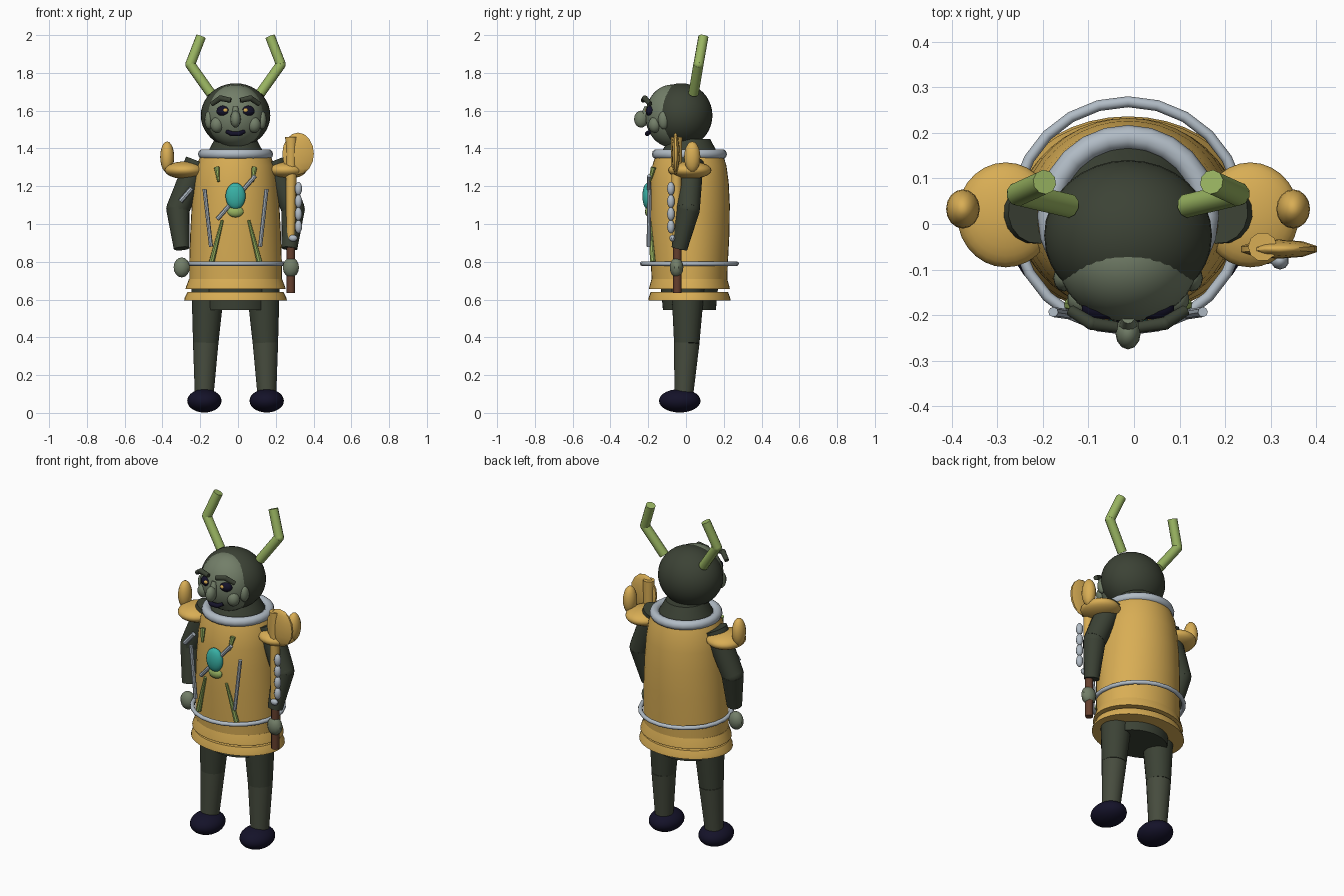
import bpy, bmesh, math
from mathutils import Vector, Matrix

if "Cube" in bpy.data.objects:
    bpy.data.objects.remove(bpy.data.objects["Cube"])

CX, CY = -0.013, 0.018   # body axis


def mat(name, r, g, b):
    m = bpy.data.materials.new(name)
    m.diffuse_color = (r, g, b, 1)
    m.use_nodes = True
    m.node_tree.nodes["Principled BSDF"].inputs["Base Color"].default_value = m.diffuse_color
    return m


GOLD = mat("gold", 0.69, 0.42, 0.09)
DARK = mat("dark_green", 0.045, 0.055, 0.036)
MOSS = mat("moss", 0.062, 0.072, 0.048)
SKIN = mat("green_skin", 0.17, 0.21, 0.14)
SILVER = mat("silver", 0.44, 0.50, 0.56)
LEAF = mat("leaf_green", 0.32, 0.46, 0.12)
TEAL = mat("teal", 0.04, 0.44, 0.38)
NAVY = mat("navy", 0.007, 0.006, 0.022)
BROWN = mat("brown", 0.13, 0.05, 0.027)


def finish(bm, name, m, angle=40):
    bmesh.ops.recalc_face_normals(bm, faces=bm.faces)
    me = bpy.data.meshes.new(name)
    bm.to_mesh(me)
    bm.free()
    me.materials.append(m)
    ob = bpy.data.objects.new(name, me)
    bpy.context.collection.objects.link(ob)
    bpy.ops.object.select_all(action='DESELECT')
    ob.select_set(True)
    bpy.context.view_layer.objects.active = ob
    bpy.ops.object.shade_smooth_by_angle(angle=math.radians(angle))
    return ob


def ball(name, m, c, r, seg=20, rings=12):
    bm = bmesh.new()
    bmesh.ops.create_uvsphere(bm, u_segments=seg, v_segments=rings, radius=1,
                              matrix=Matrix.Translation(c) @ Matrix.Diagonal((*r, 1)))
    return finish(bm, name, m)


def add_rod(bm, a, b, r1, r2, seg):
    a, b = Vector(a), Vector(b)
    d = b - a
    rot = d.to_track_quat('Z', 'Y').to_matrix().to_4x4()
    bmesh.ops.create_cone(bm, cap_ends=True, segments=seg, radius1=r1, radius2=r2,
                          depth=d.length, matrix=Matrix.Translation((a + b) / 2) @ rot)


def rod(name, m, pts, radii, seg=12, joints=False):
    """Straight tapered pieces through the points, with optional ball joints."""
    bm = bmesh.new()
    for i in range(len(pts) - 1):
        add_rod(bm, pts[i], pts[i + 1], radii[i], radii[i + 1], seg)
    if joints:
        for p, r in zip(pts[1:-1], radii[1:-1]):
            bmesh.ops.create_uvsphere(bm, u_segments=seg, v_segments=8, radius=r,
                                      matrix=Matrix.Translation(p))
    return finish(bm, name, m)


def lathe(name, m, profile, seg=40):
    """Elliptical turned shape; the profile is a list of (x radius, y radius, z)."""
    bm = bmesh.new()
    rings = []
    for rx, ry, z in profile:
        rings.append([bm.verts.new((CX + rx * math.cos(2 * math.pi * k / seg),
                                    CY + ry * math.sin(2 * math.pi * k / seg), z))
                      for k in range(seg)])
    for p, q in zip(rings, rings[1:]):
        for k in range(seg):
            n = (k + 1) % seg
            bm.faces.new((p[k], p[n], q[n], q[k]))
    bm.faces.new(rings[0])
    bm.faces.new(rings[-1])
    return finish(bm, name, m)


def ring(name, m, R, r, z, seg=24):
    bpy.ops.mesh.primitive_torus_add(major_radius=R, minor_radius=r, major_segments=seg,
                                     minor_segments=10, location=(CX, CY, z))
    ob = bpy.context.object
    ob.name = name
    ob.data.materials.append(m)
    bpy.ops.object.shade_smooth_by_angle(angle=math.radians(40))


# Torso armour, skirt bands, collar and belt
lathe("torso_armour", GOLD, [(.245, .200, .70), (.245, .204, .80), (.24, .212, .95),
                             (.232, .214, 1.1), (.222, .208, 1.22), (.208, .196, 1.31),
                             (.185, .180, 1.36)])
lathe("upper_skirt_band", GOLD, [(.265, .214, .655), (.262, .212, .668), (.246, .2, .71)])
lathe("lower_skirt_band", GOLD, [(.272, .218, .595), (.270, .216, .608), (.254, .205, .64)])
lathe("hips", DARK, [(.172, .14, .545), (.185, .155, .70)])
lathe("neck", DARK, [(.165, .165, 1.34), (.15, .15, 1.375), (.11, .11, 1.45)])
ring("collar", SILVER, .172, .027, 1.37)
ring("belt", SILVER, .25, .012, .79)

# Head
ball("hair", DARK, (CX, -.025, 1.575), (.184, .165, .17), 32, 20)
ball("face", SKIN, (CX, -.075, 1.572), (.156, .14, .166), 32, 20)
ball("nose", SKIN, (CX, -.238, 1.555), (.028, .037, .045), 12, 8)
rod("nose_bridge", SKIN, [(CX, -.205, 1.62), (CX, -.225, 1.56)], [.014, .024], 10)
rod("mouth", NAVY, [(CX - .047, -.19, 1.49), (CX - .02, -.205, 1.478),
                    (CX + .02, -.205, 1.478), (CX + .047, -.19, 1.49)],
    [.010, .013, .013, .010], 10, True)

# Mirrored parts
for s, side in ((-1, "left"), (1, "right")):
    def P(d, y, z):
        return (CX + s * d, y, z)

    # Face details
    ball(side + "_eye", NAVY, P(.060, -.185, 1.598), (.042, .028, .03), 14, 10)
    ball(side + "_pupil", GOLD, P(.054, -.208, 1.602), (.013, .009, .011), 10, 8)
    rod(side + "_eyebrow", DARK, [P(.125, -.19, 1.635), P(.08, -.218, 1.666),
                                  P(.025, -.226, 1.655)], [.013, .015, .013], 10, True)
    ball(side + "_cheek", SKIN, P(.098, -.165, 1.525), (.036, .035, .042), 14, 10)
    ball(side + "_ear", SKIN, P(.140, -.118, 1.55), (.024, .03, .048), 12, 10)
    # Horns
    rod(side + "_horn", LEAF, [P(.13, .04, 1.69), P(.24, .066, 1.845), P(.183, .092, 1.992)],
        [.027] * 3, 10, True)
    # Arms and hands
    rod(side + "_arm", DARK, [P(.20, .025, 1.33), P(.305, .012, 1.08), P(.285, -.035, .87)],
        [.068, .062, .042], 16, True)
    ball(side + "_hand", SKIN, P(.285 if s < 0 else .293, -.05, .77), (.045, .036, .053), 10, 8)
    # Shoulder plates
    ball(side + "_shoulder_pad", GOLD, P(.268, .02, 1.285), (.107, .115, .046), 28, 14)
    ball(side + "_shoulder_knob", GOLD, P(.362, .033, 1.355), (.037, .043, .082), 16, 10)
    # Legs and feet
    rod(side + "_thigh", DARK, [P(.146, .01, .66), P(.158, .004, .37)], [.088, .068], 20)
    rod(side + "_shin", MOSS, [P(.158, .004, .37), P(.166, -.012, .09)], [.068, .05], 20)
    ball(side + "_foot", NAVY, P(.165, -.033, .064), (.091, .11, .062), 24, 14)
    # Chest ornaments
    rod(side + "_chest_bar", SILVER, [P(.164, -.193, 1.185), P(.130, -.198, .88)], [.011] * 2, 8)
    rod(side + "_upper_leaf", LEAF, [P(.100, -.172, 1.30), P(.090, -.192, 1.225)], [.015, .007], 8)
    rod(side + "_lower_leaf", LEAF, [P(.070, -.192, 1.02), P(.126, -.176, .80)], [.008, .015], 8)

# Chest gem and its pin
rod("gem_pin", SILVER, [(-.11, -.196, 1.025), (.092, -.196, 1.255)], [.011] * 2, 8)
ball("gem_leaf", LEAF, (CX, -.195, 1.065), (.044, .022, .03), 14, 8)
ball("gem", TEAL, (CX, -.203, 1.148), (.053, .028, .07), 20, 12)

# Arm clasp
rod("arm_clasp", SILVER, [(-.305, -.07, 1.12), (-.245, -.07, 1.19)], [.013] * 2, 8)

# Ceremonial axe with a bead chain
rod("axe_shaft", BROWN, [(.28, -.046, .635), (.28, -.046, .94)], [.022] * 2, 12)
rod("axe_neck", GOLD, [(.28, -.05, .92), (.282, -.05, 1.46)], [.023, .032], 10)
ball("axe_blade", GOLD, (.318, -.055, 1.372), (.088, .021, .112), 10, 8)
for i in range(4):
    ball("bead_%d" % (i + 1), SILVER, (.32, -.08, 1.187 - .067 * i), (.02, .02, .036), 10, 8)
ball("chain_end", SILVER, (.292, -.072, .925), (.024, .016, .018), 10, 8)
